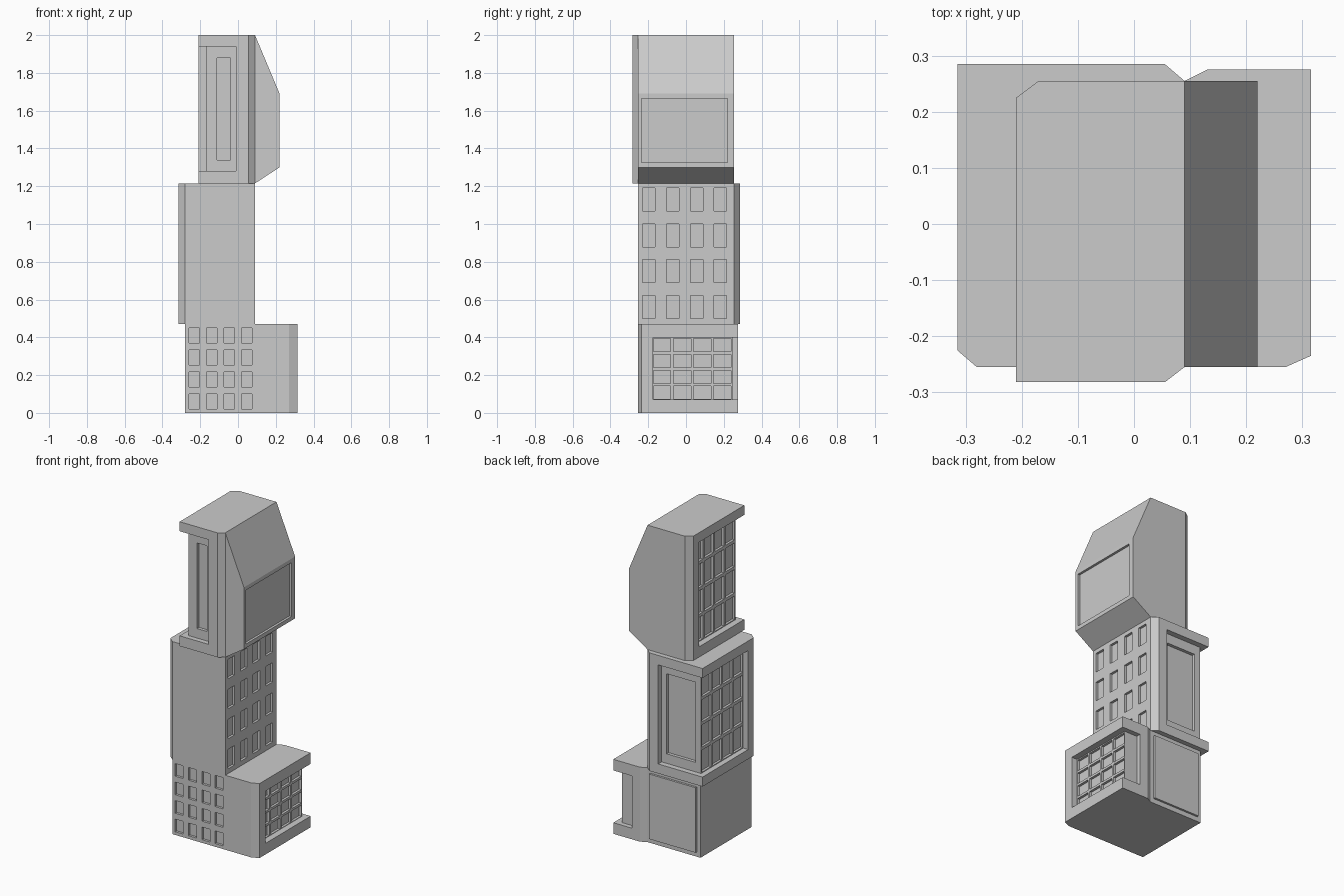
import bpy, bmesh

if "Cube" in bpy.data.objects:
    bpy.data.objects.remove(bpy.data.objects["Cube"])

def add_prism(bm, pts, axis, lo, hi):
    """Extrude a 2D outline along z (x,y points) or y (x,z points)."""
    place = (lambda a, b, t: (a, b, t)) if axis == 'z' else (lambda a, b, t: (a, t, b))
    rings = [[bm.verts.new(place(a, b, t)) for a, b in pts] for t in (lo, hi)]
    n = len(pts)
    bm.faces.new(rings[0][::-1])
    bm.faces.new(rings[1])
    for i in range(n):
        j = (i + 1) % n
        bm.faces.new((rings[0][i], rings[0][j], rings[1][j], rings[1][i]))

def add_box(bm, x, y, z):
    add_prism(bm, [(x[0], y[0]), (x[1], y[0]), (x[1], y[1]), (x[0], y[1])], 'z', *z)

def finish(bm, name):
    bmesh.ops.recalc_face_normals(bm, faces=bm.faces)
    me = bpy.data.meshes.new(name)
    bm.to_mesh(me)
    bm.free()
    ob = bpy.data.objects.new(name, me)
    bpy.context.collection.objects.link(ob)
    return ob

def cut(ob, boxes):
    """Carve a group of separate boxes out of a block."""
    bm = bmesh.new()
    for b in boxes:
        add_box(bm, *b)
    cutter = finish(bm, "cutter")
    cutter.hide_render = True
    mod = ob.modifiers.new("carve", 'BOOLEAN')
    mod.operation, mod.solver, mod.object = 'DIFFERENCE', 'EXACT', cutter
    bpy.context.view_layer.update()
    me = bpy.data.meshes.new_from_object(ob.evaluated_get(bpy.context.evaluated_depsgraph_get()))
    ob.modifiers.clear()
    ob.data = me
    bpy.data.objects.remove(cutter)

def spans(lo, hi, n, gap):
    w = (hi - lo - gap * (n - 1)) / n
    return [(lo + i * (w + gap), lo + i * (w + gap) + w) for i in range(n)]

def grid_x(x, ys, zs):
    return [(x, y, z) for y in ys for z in zs]

# Lower block: front windows, recessed glazed corner at right and back
bm = bmesh.new()
add_prism(bm, [(-.28, -.255), (.27, -.255), (.315, -.235), (.315, .275),
               (.13, .275), (.09, .255), (-.28, .255)], 'z', 0, .47)
lower = finish(bm, "lower_block")
cut(lower, [((.275, .5), (-.175, .5), (.07, .4))])
cut(lower, [((.185, .5), (.245, .5), (.07, .4))])
cut(lower, grid_x((.26, .29), spans(-.172, .238, 4, .015), spans(.073, .393, 4, .015)))
cut(lower, [(x, (-.4, -.24), z) for x in spans(-.26, .075, 4, .037)
            for z in spans(.02, .45, 4, .037)])

# Raised panel on the back of the lower block
bm = bmesh.new()
add_box(bm, (-.255, .07), (.254, .268), (.03, .44))
finish(bm, "back_panel")

# Middle block: right windows, recessed corner at left and back
bm = bmesh.new()
add_prism(bm, [(-.28, -.255), (.09, -.255), (.09, .255), (.055, .285),
               (-.315, .285), (-.315, -.225)], 'z', .47, 1.215)
middle = finish(bm, "middle_block")
cut(middle, [((-.5, -.28), (-.17, .5), (.53, 1.155))])
cut(middle, [((-.5, -.005), (.25, .5), (.53, 1.155))])
cut(middle, grid_x((-.3, -.265), spans(-.165, .24, 4, .015), spans(.535, 1.15, 4, .02)))
cut(middle, [((-.24, -.04), (.23, .27), (.59, 1.095))])
cut(middle, grid_x((.075, .3), spans(-.23, .215, 4, .06), spans(.5, 1.19, 4, .067)))

# Upper block with sloped bay on the right, recessed corner at left and front
bm = bmesh.new()
add_prism(bm, [(-.21, -.282), (.055, -.282), (.09, -.255), (.09, .255),
               (-.17, .255), (-.21, .225)], 'z', 1.215, 2)
add_prism(bm, [(.09, 1.215), (.22, 1.3), (.22, 1.69), (.09, 2)], 'y', -.255, .255)
inner = [f for f in bm.faces if all(abs(v.co.x - .09) < 1e-4 for v in f.verts)]
bmesh.ops.delete(bm, geom=inner, context='FACES_ONLY')
bmesh.ops.remove_doubles(bm, verts=bm.verts, dist=1e-4)
upper = finish(bm, "upper_block")
cut(upper, [((-.5, -.17), (-.5, .17), (1.28, 1.94))])
cut(upper, [((-.5, -.01), (-.5, -.25), (1.28, 1.94))])
cut(upper, grid_x((-.19, -.155), spans(-.24, .165, 4, .015), spans(1.285, 1.935, 4, .02)))
cut(upper, [((-.11, -.04), (-.27, -.23), (1.34, 1.88))])
cut(upper, [((.205, .4), (-.235, .22), (1.325, 1.665))])
